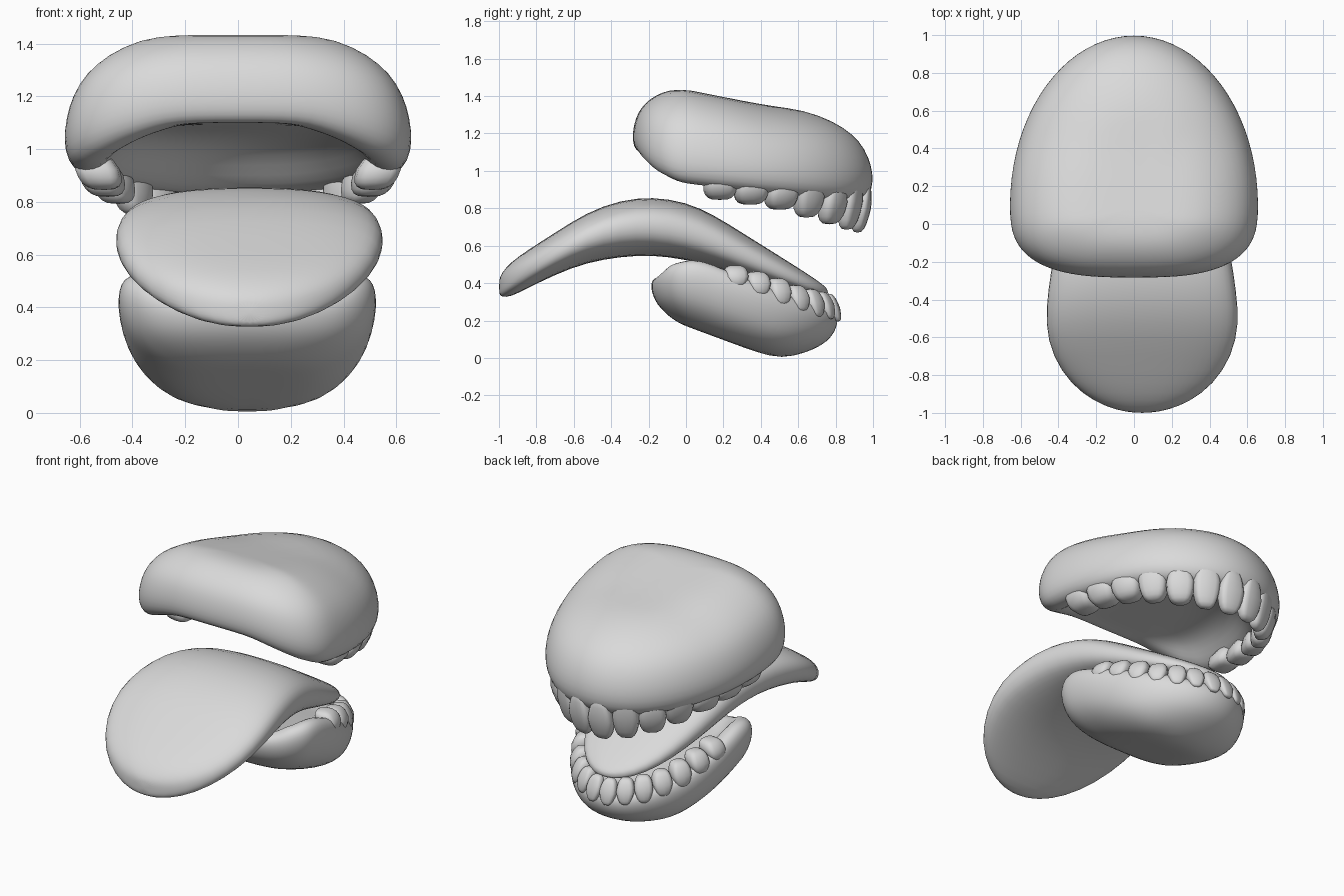
import bpy, bmesh
from math import sin, cos, pi, radians, copysign

cube = bpy.data.objects.get("Cube")
if cube:
    bpy.data.objects.remove(cube, do_unlink=True)

grey = bpy.data.materials.new("plain_grey")
grey.use_nodes = True
grey.diffuse_color = (0.7, 0.7, 0.7, 1)
grey.node_tree.nodes["Principled BSDF"].inputs["Base Color"].default_value = (0.7, 0.7, 0.7, 1)


def spow(v, p):
    return copysign(abs(v) ** p, v)


def lerp_table(table, x):
    """Linear lookup in a list of (x, value) pairs."""
    if x <= table[0][0]:
        return table[0][1]
    for (x0, v0), (x1, v1) in zip(table, table[1:]):
        if x <= x1:
            return v0 + (v1 - v0) * (x - x0) / (x1 - x0)
    return table[-1][1]


def finish(name, bm, subdivide=0):
    bmesh.ops.recalc_face_normals(bm, faces=bm.faces)
    for f in bm.faces:
        f.smooth = True
    mesh = bpy.data.meshes.new(name)
    bm.to_mesh(mesh)
    bm.free()
    mesh.materials.append(grey)
    ob = bpy.data.objects.new(name, mesh)
    bpy.context.collection.objects.link(ob)
    if subdivide:
        ob.modifiers.new("smooth", "SUBSURF").levels = subdivide
        ob.modifiers["smooth"].render_levels = subdivide
    return ob


def bridge(bm, rings):
    for r0, r1 in zip(rings, rings[1:]):
        n = len(r0)
        for i in range(n):
            j = (i + 1) % n
            bm.faces.new((r0[i], r0[j], r1[j], r1[i]))


class Arch:
    """Dental arch: long half ellipse in front, squarish short one behind."""

    def __init__(self, cx, half_width, front, back, crown, edge, vault):
        self.cx, self.cy, self.a = cx, 0.1, half_width
        self.front, self.back = front, back
        self.crown, self.edge, self.vault = crown, edge, vault

    def point(self, ang, f=1.0):
        if sin(ang) >= 0:
            x, y = cos(ang), self.front * sin(ang)
        else:
            x, y = spow(cos(ang), 0.7), self.back * spow(sin(ang), 0.7)
        return self.cx + self.a * x * f, self.cy + y * f


# Outer shell: radius fraction, height from gum edge to crown
SHELL = [(0.2, 1), (0.4, 1), (0.58, 0.965), (0.76, 0.85), (0.88, 0.71), (0.95, 0.56),
         (0.99, 0.38), (1, 0.22), (0.98, 0.08), (0.92, 0), (0.83, 0)]
# Inner vault: radius fraction, height from gum edge to vault
VAULT = [(0.76, 0.15), (0.69, 0.5), (0.6, 0.83), (0.45, 1), (0.2, 1)]


def build_gum(name, arch, segments=40):
    bm = bmesh.new()
    angles = [2 * pi * i / segments for i in range(segments)]
    rings = []
    for profile, height in ((SHELL, arch.crown), (VAULT, arch.vault)):
        for f, t in profile:
            ring = []
            for ang in angles:
                x, y = arch.point(ang, f)
                base = lerp_table(arch.edge, arch.point(ang)[1])
                ring.append(bm.verts.new((x, y, base + (height(y) - base) * t)))
            rings.append(ring)
    bridge(bm, rings)
    for ring, height in ((rings[0], arch.crown), (rings[-1], arch.vault)):
        pole = bm.verts.new((arch.cx, arch.cy, height(arch.cy)))
        for i in range(segments):
            bm.faces.new((ring[i], ring[(i + 1) % segments], pole))
    return finish(name, bm, 1)


def build_teeth(name, arch, start, count, tips, roots, spread, depth, width, up):
    """Rounded, tapering teeth set along both halves of an arch."""
    bm = bmesh.new()
    step = (90 - start) / count
    for side in (0, 1):
        for i in range(count):
            k = i / (count - 1)
            ang = radians(start + (i + 0.5) * step)
            if side:
                ang = pi - ang
            f = spread[0] + (spread[1] - spread[0]) * k
            px, py = arch.point(ang, f)
            tx, ty = -arch.a * sin(ang), arch.front * cos(ang)
            length = (tx * tx + ty * ty) ** 0.5
            tx, ty = tx / length, ty / length
            nx, ny = ty, -tx
            w = width * length * radians(step) * f
            d = depth[0] + (depth[1] - depth[0]) * k
            tip = lerp_table(tips, py)
            root = lerp_table(arch.edge, py) + up * roots[i]
            ball = bmesh.ops.create_uvsphere(bm, u_segments=16, v_segments=10, radius=1)
            for v in ball["verts"]:
                u, r, h = spow(v.co.x, 0.62), spow(v.co.y, 0.62), spow(v.co.z, 0.8)
                taper = 1 - 0.3 * max(0, h) - 0.12 * max(0, -h) * k
                u, r = u * w * taper, r * d * taper + 0.025 * h
                v.co = (px + tx * u + nx * r, py + ty * u + ny * r,
                        tip + (root - tip) * (h + 1) / 2)
    return finish(name, bm)


# Upper jaw
upper = Arch(0, 0.662, 0.905, 0.387,
             crown=lambda y: 1.435 - 0.2 * min(max(0, y), 0.45),
             edge=[(-0.28, 1.1), (-0.25, 1.055), (-0.18, 0.995), (-0.05, 0.935), (0.1, 0.92),
                   (0.6, 0.87), (0.95, 0.83)],
             vault=lambda y: 1.09 - 0.06 * y)
build_gum("upper_gum", upper)
build_teeth("upper_teeth", upper, start=0, count=7,
            tips=[(0.15, 0.85), (0.5, 0.795), (0.8, 0.71), (0.93, 0.67)],
            roots=[0.09, 0.09, 0.09, 0.16, 0.1, 0.15, 0.1],
            spread=(0.81, 0.935), depth=(0.085, 0.045), width=0.55, up=1)

# Lower jaw
lower = Arch(0.035, 0.492, 0.715, 0.287,
             crown=lambda y: max(-0.015, 0.17 - 0.37 * y),
             edge=[(-0.18, 0.43), (-0.1, 0.5), (0, 0.525), (0.12, 0.515), (0.25, 0.46), (0.5, 0.37), (0.8, 0.27)],
             vault=lambda y: 0.38 - 0.16 * y)
build_gum("lower_gum", lower)
build_teeth("lower_teeth", lower, start=10, count=7,
            tips=[(0.25, 0.5), (0.45, 0.445), (0.6, 0.39), (0.8, 0.34)],
            roots=[0.08, 0.08, 0.09, 0.09, 0.09, 0.08, 0.08],
            spread=(0.86, 0.965), depth=(0.065, 0.035), width=0.54, up=-1)

# Tongue: y, half width, top, bottom
STATIONS = [(-1.0, 0.04, 0.42, 0.34), (-0.985, 0.14, 0.455, 0.325), (-0.94, 0.255, 0.51, 0.325),
            (-0.85, 0.38, 0.575, 0.37), (-0.7, 0.48, 0.67, 0.445), (-0.53, 0.518, 0.78, 0.51),
            (-0.35, 0.502, 0.845, 0.54), (-0.18, 0.475, 0.863, 0.55), (0, 0.44, 0.835, 0.525),
            (0.15, 0.41, 0.765, 0.485), (0.3, 0.375, 0.67, 0.44), (0.5, 0.31, 0.545, 0.38),
            (0.65, 0.22, 0.45, 0.34), (0.73, 0.12, 0.395, 0.325), (0.76, 0.03, 0.365, 0.335)]
bm = bmesh.new()
rings = []
for y, w, top, bottom in STATIONS:
    mid, half = (top + bottom) / 2, (top - bottom) / 2
    ring = []
    for i in range(24):
        a = 2 * pi * i / 24
        ring.append(bm.verts.new((0.043 + w * spow(cos(a), 0.8), y, mid + half * spow(sin(a), 0.75))))
    rings.append(ring)
bridge(bm, rings)
bm.faces.new(rings[0])
bm.faces.new(rings[-1])
finish("tongue", bm, 1)
